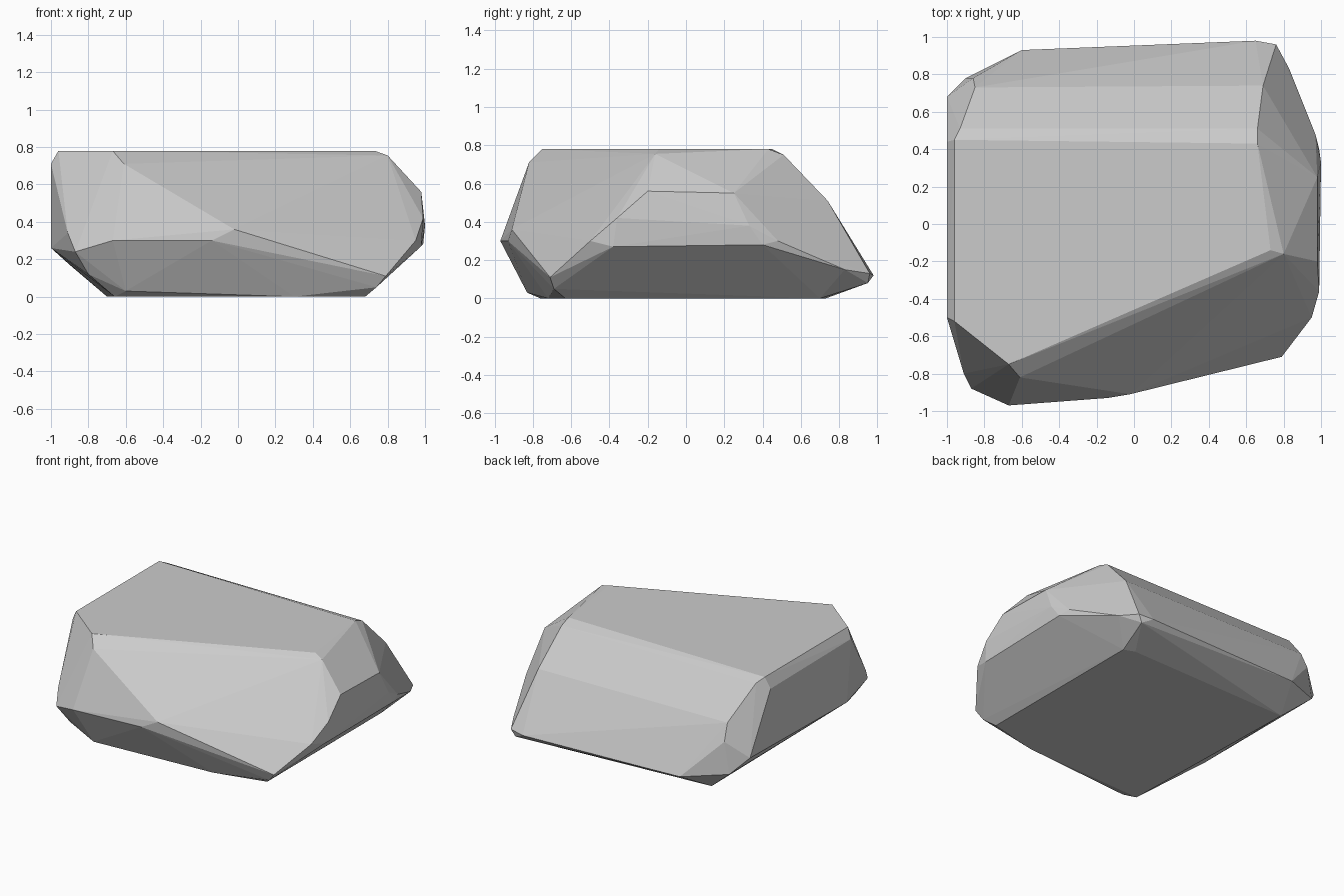
import bpy, bmesh, math

if "Cube" in bpy.data.objects:
    bpy.data.objects.remove(bpy.data.objects["Cube"])

# Corner rings of the rock, from the ground up
rings = {
    "base": [(-.66, -.76, 0), (.3, -.72, 0), (.68, -.63, 0), (.68, .7, 0), (.6, .73, 0),
             (-.7, .7, 0)],
    "lower": [(-.6, -.83, .03), (-.8, -.82, .12), (.74, -.69, .05), (.79, -.71, .11),
              (.73, .95, .08), (.65, .98, .12), (.76, .96, .13), (.83, .83, .15),
              (-.6, .93, .13), (-.9, .78, .17)],
    "waist": [(-.67, -.97, .3), (-.87, -.88, .24), (-.91, -.8, .34), (-.14, -.93, .3),
              (-.02, -.91, .36), (.95, -.5, .3), (.98, -.38, .27), (.99, .4, .28),
              (.97, .48, .3), (1, .33, .38), (-1, .68, .28), (-1, -.45, .26),
              (-.86, .78, .4)],
    "shoulder": [(.99, -.36, .42), (.98, -.2, .56), (.98, .25, .55), (.69, .74, .51),
                 (-.85, .73, .52)],
    "crown": [(-1, -.5, .71), (-1, .44, .7), (-.61, -.82, .71), (.8, -.16, .755),
              (.66, .51, .75), (-.93, .51, .75)],
    "top": [(-.96, -.52, .78), (-.67, -.75, .78), (.73, -.14, .78), (.66, .43, .78),
            (-.96, .45, .78)],
}

# Wrap the corners in a faceted convex shell
bm = bmesh.new()
for ring in rings.values():
    for p in ring:
        bm.verts.new(p)
hull = bmesh.ops.convex_hull(bm, input=bm.verts)
inner = {v for v in hull["geom_interior"] + hull["geom_unused"]
         if isinstance(v, bmesh.types.BMVert)}
bmesh.ops.delete(bm, geom=list(inner), context='VERTS')

# Merge nearly flat facets, keep outward normals
bmesh.ops.dissolve_limit(bm, angle_limit=math.radians(1.5), verts=bm.verts, edges=bm.edges)
bmesh.ops.recalc_face_normals(bm, faces=bm.faces)

mesh = bpy.data.meshes.new("rock")
bm.to_mesh(mesh)
bm.free()
rock = bpy.data.objects.new("rock", mesh)
bpy.context.collection.objects.link(rock)
